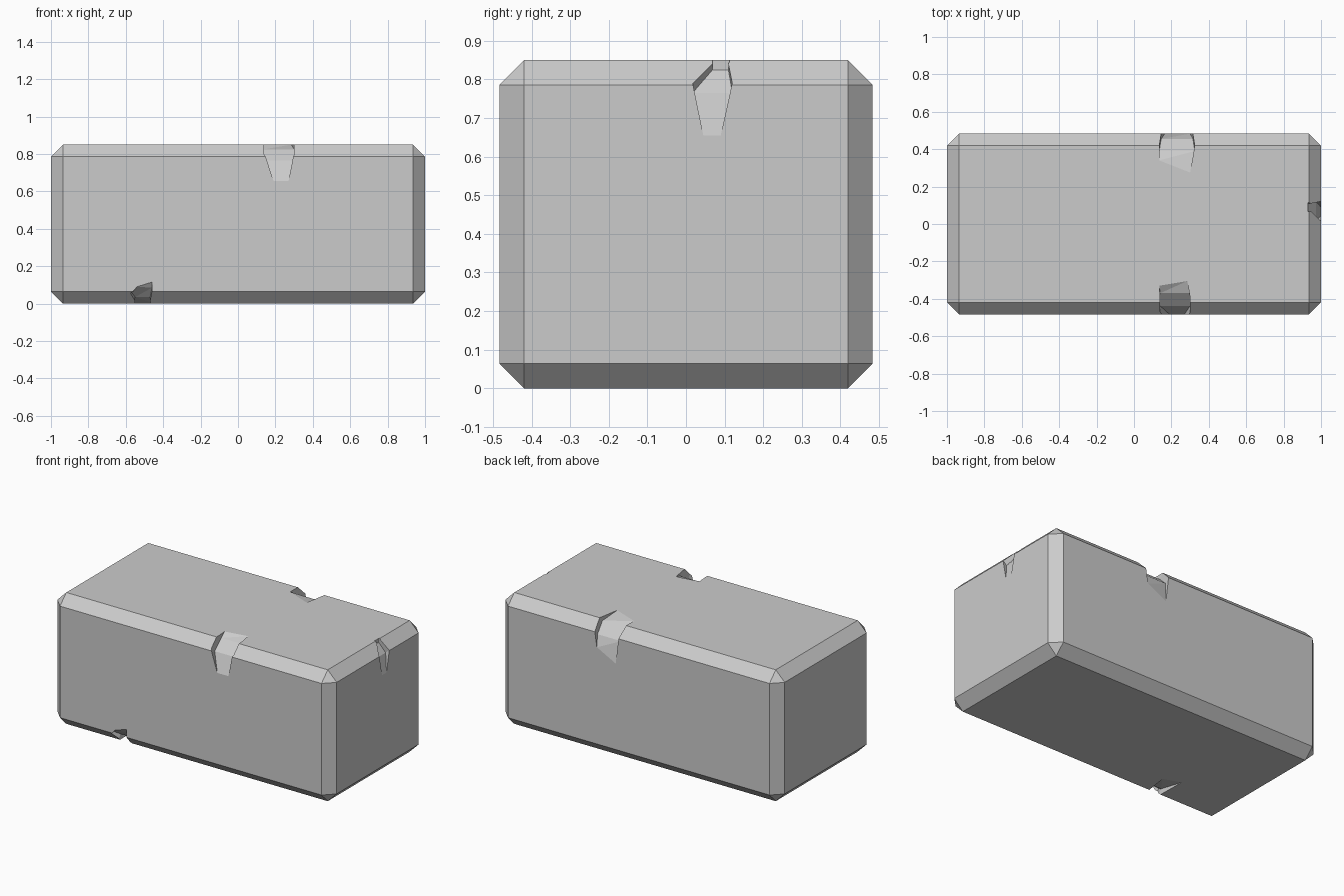
import bpy, bmesh

if "Cube" in bpy.data.objects:
    bpy.data.objects.remove(bpy.data.objects["Cube"])

HX, HY, H, CH = 1.0, 0.483, 0.85, 0.064


def make_object(name, bm):
    bmesh.ops.recalc_face_normals(bm, faces=bm.faces)
    mesh = bpy.data.meshes.new(name)
    bm.to_mesh(mesh)
    bm.free()
    obj = bpy.data.objects.new(name, mesh)
    bpy.context.collection.objects.link(obj)
    return obj


# Chamfered stone block
bm = bmesh.new()
bmesh.ops.create_cube(bm, size=1)
for v in bm.verts:
    v.co = (v.co.x * 2 * HX, v.co.y * 2 * HY, (v.co.z + 0.5) * H)
bmesh.ops.bevel(bm, geom=bm.edges[:], offset=CH, segments=1,
                affect='EDGES', profile=0.5)
block = make_object("stone_block", bm)


def chip_cutter(name, place, rows):
    """Strip wrapped over an edge; each row is two (along, inward, down) points."""
    bm = bmesh.new()
    rings = []
    for a, b in rows:
        pts = [a, b] + [(u, i - 0.2, d - 0.2) for u, i, d in (b, a)]
        rings.append([bm.verts.new(place(*p)) for p in pts])
    for r, s in zip(rings, rings[1:]):
        for k in range(4):
            n = (k + 1) % 4
            bm.faces.new((r[k], r[n], s[n], s[k]))
    bm.faces.new(rings[0])
    bm.faces.new(rings[-1][::-1])
    bmesh.ops.triangulate(bm, faces=bm.faces[:])
    cutter = make_object(name, bm)
    cutter.hide_render = True
    return cutter


# Chips broken out of the edges
chips = [
    ("front_top_chip", lambda u, i, d: (u, -HY + i, H - d), [
        ((0.19, 0, 0.195), (0.27, 0, 0.195)),
        ((0.14, 0.045, 0.085), (0.30, 0.045, 0.085)),
        ((0.14, 0.113, 0.025), (0.30, 0.113, 0.025)),
        ((0.135, 0.153, 0), (0.285, 0.178, 0))]),
    ("back_top_chip", lambda u, i, d: (u, HY - i, H - d), [
        ((0.165, 0, 0.23), (0.30, 0, 0.16)),
        ((0.145, 0.028, 0.09), (0.315, 0.028, 0.09)),
        ((0.135, 0.093, 0.03), (0.325, 0.093, 0.03)),
        ((0.135, 0.143, 0), (0.30, 0.208, 0))]),
    ("right_top_chip", lambda u, i, d: (HX - i, u, H - d), [
        ((0.045, 0, 0.195), (0.09, 0, 0.195)),
        ((0.017, 0.027, 0.085), (0.12, 0.027, 0.085)),
        ((0.068, 0.07, 0.026), (0.11, 0.07, 0.026)),
        ((0.068, 0.07, 0), (0.115, 0.07, 0))]),
    ("front_bottom_chip", lambda u, i, d: (u, -HY + i, d), [
        ((-0.54, 0, 0.09), (-0.46, 0, 0.115)),
        ((-0.575, 0.02, 0.068), (-0.46, 0.02, 0.085)),
        ((-0.55, 0.07, 0.035), (-0.47, 0.07, 0.035)),
        ((-0.555, 0.25, 0), (-0.445, 0.21, 0))]),
]
bpy.context.view_layer.objects.active = block
for name, place, rows in chips:
    cutter = chip_cutter(name, place, rows)
    mod = block.modifiers.new(name, 'BOOLEAN')
    mod.operation = 'DIFFERENCE'
    mod.solver = 'EXACT'
    mod.object = cutter
    bpy.ops.object.modifier_apply(modifier=name)
    bpy.data.objects.remove(cutter)
